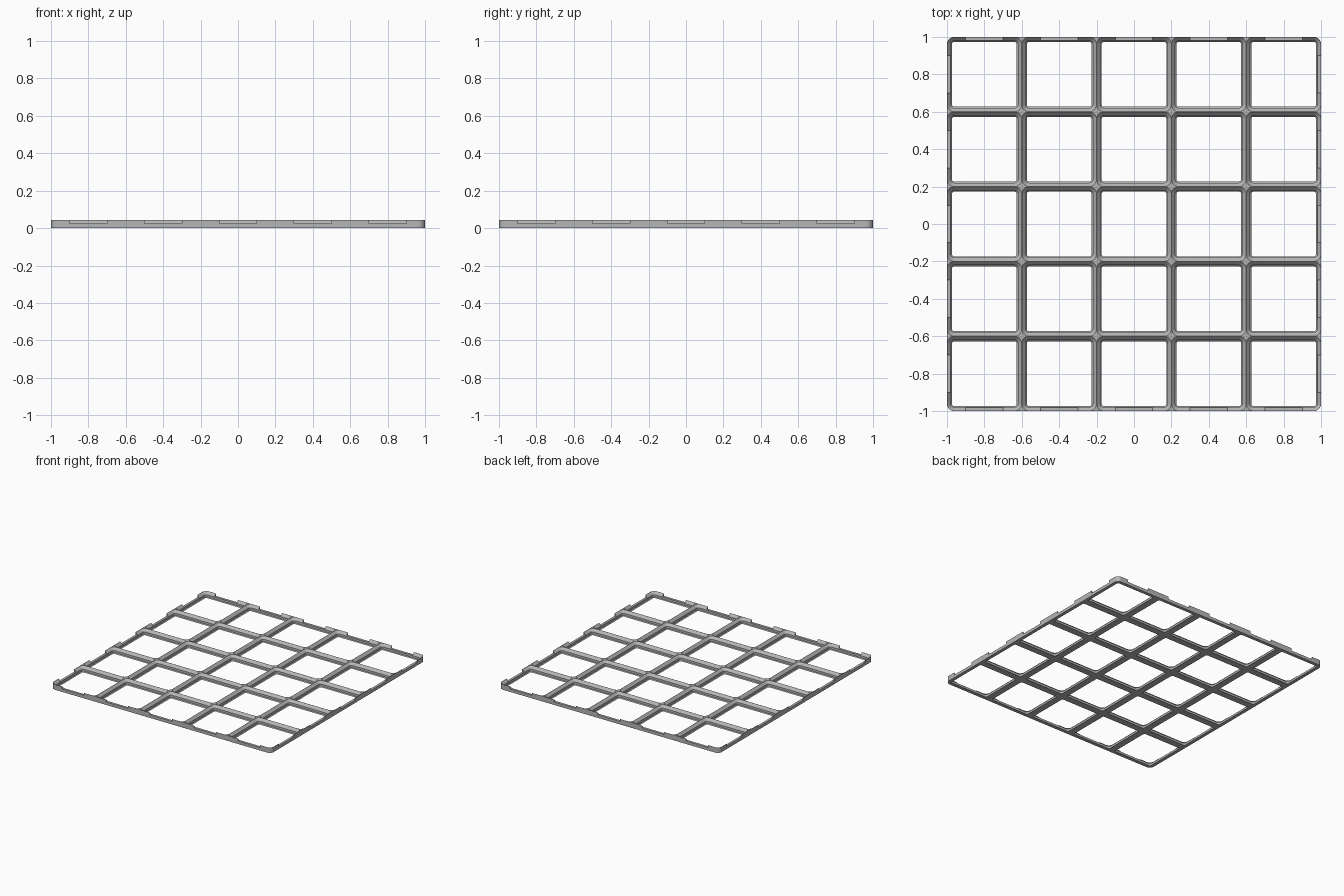
import bpy, bmesh, math

cube = bpy.data.objects.get("Cube")
if cube:
    bpy.data.objects.remove(cube, do_unlink=True)

CELLS = 5
PITCH = 2 / CELLS
UNIT = PITCH / 42
HEIGHT = 4.65 * UNIT
RADIUS = 4 * UNIT
FLOOR = 0.0245

grey = bpy.data.materials.new("plain_grey")
grey.use_nodes = True
colour = (0.47, 0.47, 0.47, 1)
grey.diffuse_color = colour
grey.node_tree.nodes["Principled BSDF"].inputs["Base Color"].default_value = colour


def rounded_square(half, radius, steps=8):
    """Counter-clockwise outline of a square with rounded corners."""
    points = []
    for quarter, (sx, sy) in enumerate([(1, 1), (-1, 1), (-1, -1), (1, -1)]):
        for i in range(steps + 1):
            a = (quarter + i / steps) * math.pi / 2
            points.append((sx * (half - radius) + radius * math.cos(a),
                           sy * (half - radius) + radius * math.sin(a)))
    return points


def loft(bm, sections, cx=0, cy=0):
    """Closed solid through rounded squares given as (z, half, radius)."""
    rings = [[bm.verts.new((cx + x, cy + y, z)) for x, y in rounded_square(half, r)]
             for z, half, r in sections]
    for low, high in zip(rings, rings[1:]):
        for i in range(len(low)):
            j = (i + 1) % len(low)
            bm.faces.new((low[i], low[j], high[j], high[i]))
    bm.faces.new(rings[0][::-1])
    bm.faces.new(rings[-1])


def box(bm, centre, size):
    verts = bmesh.ops.create_cube(bm, size=1)["verts"]
    bmesh.ops.scale(bm, vec=size, verts=verts)
    bmesh.ops.translate(bm, vec=centre, verts=verts)


def finish(bm, name):
    mesh = bpy.data.meshes.new(name)
    bm.to_mesh(mesh)
    bm.free()
    mesh.materials.append(grey)
    obj = bpy.data.objects.new(name, mesh)
    bpy.context.collection.objects.link(obj)
    return obj


def cut(target, cutter):
    cutter.hide_render = True
    mod = target.modifiers.new("cut", "BOOLEAN")
    mod.operation = "DIFFERENCE"
    mod.solver = "EXACT"
    mod.object = cutter
    bpy.ops.object.select_all(action="DESELECT")
    target.select_set(True)
    bpy.context.view_layer.objects.active = target
    bpy.ops.object.modifier_apply(modifier=mod.name)
    bpy.data.objects.remove(cutter, do_unlink=True)


# Plate with rounded outer corners
bm = bmesh.new()
loft(bm, [(0, 1, RADIUS), (HEIGHT, 1, RADIUS)])
grid_plate = finish(bm, "grid_plate")

# Square pockets: lower chamfer, upright wall, upper chamfer to a thin ridge
centres = [(i - (CELLS - 1) / 2) * PITCH for i in range(CELLS)]
half = PITCH / 2
waist = half - 2.15 * UNIT
throat = half - 2.85 * UNIT
mouth = half - 0.0004
bm = bmesh.new()
for cx in centres:
    for cy in centres:
        loft(bm, [(-0.01, throat, 1.15 * UNIT),
                  (0, throat, 1.15 * UNIT),
                  (0.7 * UNIT, waist, 1.85 * UNIT),
                  (2.5 * UNIT, waist, 1.85 * UNIT),
                  (HEIGHT, mouth, RADIUS),
                  (HEIGHT + 0.01, mouth, RADIUS)], cx, cy)
cut(grid_plate, finish(bm, "pocket_cutter"))

# Notches in the rim, centred on each outer cell
bm = bmesh.new()
for c in centres:
    for side in (-1, 1):
        z = FLOOR + 0.05
        box(bm, (c, side, z), (half, 0.08, 0.1))
        box(bm, (side, c, z), (0.08, half, 0.1))
cut(grid_plate, finish(bm, "notch_cutter"))

# Smooth rounded corners, sharp edges elsewhere
bpy.ops.object.shade_smooth_by_angle(angle=math.radians(25))
